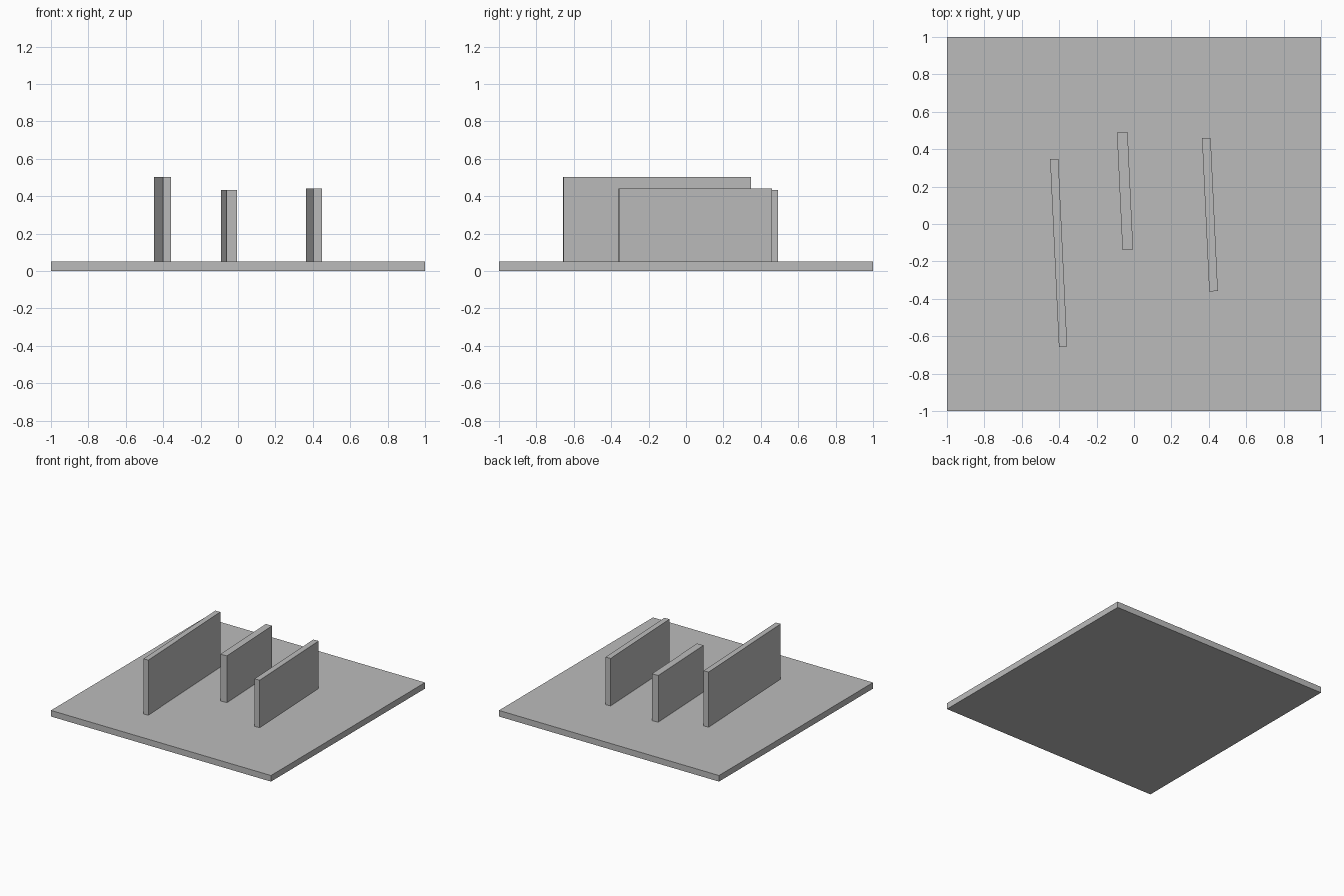
import bpy
import bmesh
from math import radians
from mathutils import Matrix

cube = bpy.data.objects.get("Cube")
if cube:
    bpy.data.objects.remove(cube, do_unlink=True)

# Single flat grey
grey = bpy.data.materials.new("plain_grey")
grey.use_nodes = True
colour = (0.5, 0.5, 0.5, 1)
grey.diffuse_color = colour
grey.node_tree.nodes["Principled BSDF"].inputs["Base Color"].default_value = colour

BASE_TOP = 0.05
TILT = radians(2.7)


def slab(name, centre, size, bottom, top, angle=0.0):
    """Upright box with its footprint turned about z."""
    bm = bmesh.new()
    bmesh.ops.create_cube(bm, size=1)
    bm.transform(Matrix.Diagonal((size[0], size[1], top - bottom, 1)))
    mesh = bpy.data.meshes.new(name)
    bm.to_mesh(mesh)
    bm.free()
    mesh.materials.append(grey)
    obj = bpy.data.objects.new(name, mesh)
    obj.location = (centre[0], centre[1], (bottom + top) / 2)
    obj.rotation_euler.z = angle
    bpy.context.collection.objects.link(obj)
    return obj


# Square ground plate
slab("base_plate", (0, 0), (2, 2), 0, BASE_TOP)

# Three parallel standing walls
slab("right_wall", (-0.403, -0.154), (0.044, 1.004), BASE_TOP, 0.503, TILT)
slab("middle_wall", (-0.048, 0.177), (0.057, 0.63), BASE_TOP, 0.434, TILT)
slab("left_wall", (0.406, 0.05), (0.046, 0.82), BASE_TOP, 0.44, TILT)
